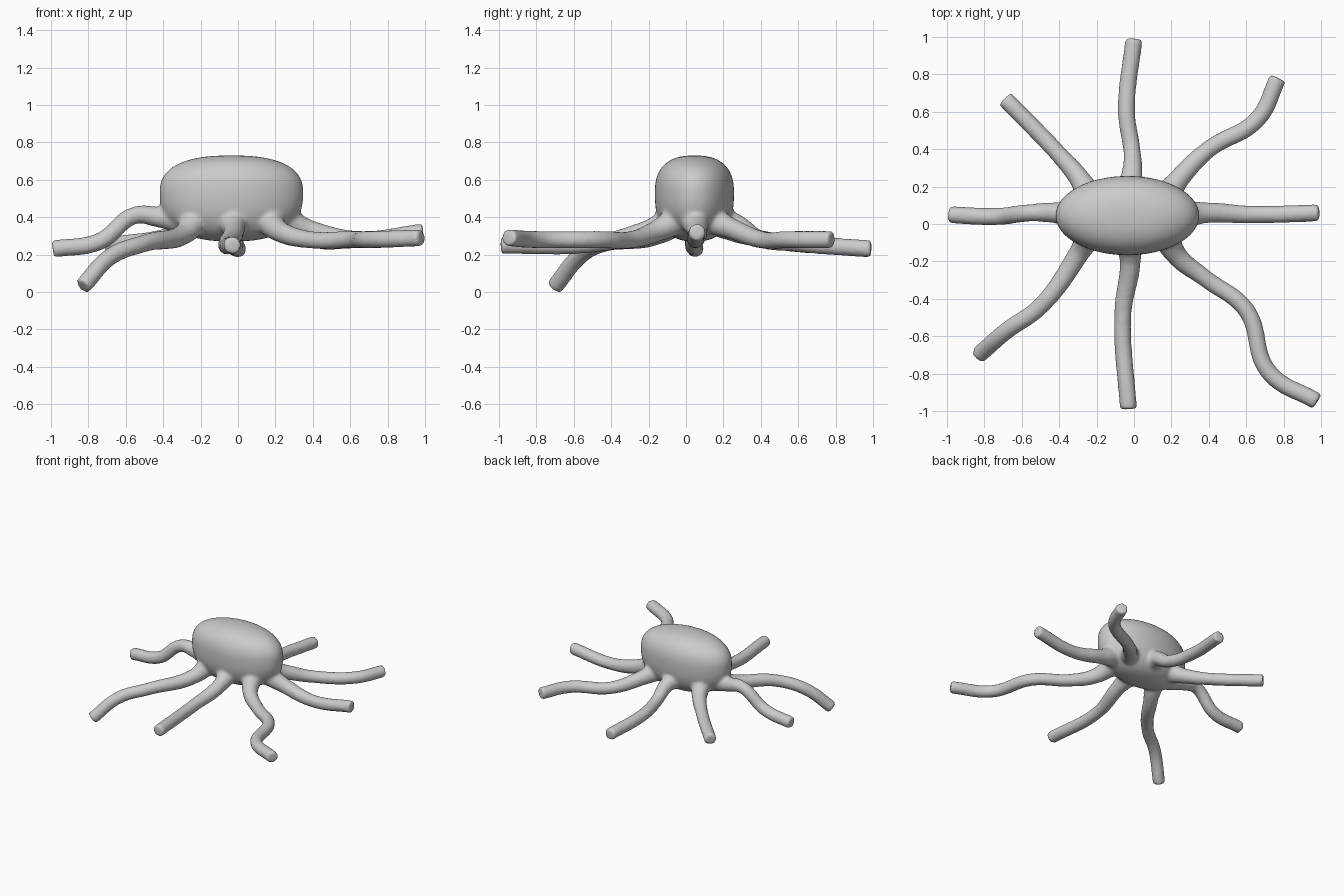
import bpy, bmesh, math

cube = bpy.data.objects.get("Cube")
if cube:
    bpy.data.objects.remove(cube, do_unlink=True)

mat = bpy.data.materials.new("soft grey")
mat.use_nodes = True
GREY = (0.6, 0.6, 0.6, 1)
mat.diffuse_color = GREY
mat.node_tree.nodes["Principled BSDF"].inputs["Base Color"].default_value = GREY

bm = bmesh.new()
CENTRE_X, CENTRE_Y, WAIST_Z = -0.035, 0.045, 0.53
LEG_RADIUS = 0.047


def add_body(half_width, half_depth, rise, drop, power):
    """Domed oval: a sphere squared off by a superellipse rule."""
    ball = bmesh.ops.create_uvsphere(bm, u_segments=48, v_segments=32, radius=1)
    for v in ball["verts"]:
        angle, h = math.atan2(v.co.y, v.co.x), v.co.z
        reach = max(0, 1 - abs(h) ** power) ** (1 / power)
        v.co.x = CENTRE_X + half_width * reach * math.cos(angle)
        v.co.y = CENTRE_Y + half_depth * reach * math.sin(angle)
        v.co.z = WAIST_Z + h * (rise if h > 0 else drop)


def add_leg(angle, points):
    """Round tube from inside the body through the points, flared at the root."""
    root = (CENTRE_X + 0.27 * math.cos(angle), CENTRE_Y + 0.11 * math.sin(angle), 0.39)
    path = [root] + points
    curve = bpy.data.curves.new("leg_path", "CURVE")
    curve.dimensions = "3D"
    curve.bevel_depth = LEG_RADIUS
    curve.bevel_resolution = 5
    curve.use_fill_caps = True
    spline = curve.splines.new("BEZIER")
    spline.bezier_points.add(len(path) - 1)
    for i, (p, co) in enumerate(zip(spline.bezier_points, path)):
        p.co = co
        p.handle_left_type = p.handle_right_type = "AUTO"
        p.radius = (1.7, 1.2)[i] if i < 2 else 1.0
    helper = bpy.data.objects.new("leg_path", curve)
    bpy.context.collection.objects.link(helper)
    graph = bpy.context.evaluated_depsgraph_get()
    tube = bpy.data.meshes.new_from_object(helper.evaluated_get(graph))
    bm.from_mesh(tube)
    bpy.data.objects.remove(helper, do_unlink=True)
    bpy.data.meshes.remove(tube)


add_body(half_width=0.385, half_depth=0.212, rise=0.2, drop=0.26, power=2.5)

# Bends of the eight legs, an eighth of a turn apart
LEGS = {
    "front": [(-0.02, -0.2, 0.33), (-0.06, -0.48, 0.26), (-0.03, -0.99, 0.25)],
    "front left": [(0.23, -0.17, 0.32), (0.38, -0.29, 0.28), (0.6, -0.46, 0.28),
                   (0.72, -0.79, 0.28), (0.98, -0.95, 0.29)],
    "left": [(0.38, 0.06, 0.33), (0.64, 0.05, 0.28), (0.99, 0.06, 0.32)],
    "back left": [(0.24, 0.24, 0.34), (0.4, 0.4, 0.28), (0.66, 0.56, 0.28), (0.77, 0.78, 0.28)],
    "back": [(-0.01, 0.27, 0.36), (-0.01, 0.38, 0.29), (-0.04, 0.6, 0.26), (0, 0.99, 0.23)],
    "back right": [(-0.29, 0.24, 0.33), (-0.4, 0.37, 0.29), (-0.69, 0.67, 0.25)],
    "right": [(-0.42, 0.06, 0.4), (-0.55, 0.06, 0.41), (-0.74, 0.04, 0.27), (-0.99, 0.05, 0.23)],
    "front right": [(-0.29, -0.15, 0.31), (-0.5, -0.44, 0.26), (-0.68, -0.57, 0.19),
                    (-0.83, -0.7, 0.03)],
}
for i, bends in enumerate(LEGS.values()):
    add_leg(math.radians(45 * i - 90), bends)
bmesh.ops.remove_doubles(bm, verts=bm.verts, dist=0.0005)

mesh = bpy.data.meshes.new("body_with_legs")
bm.to_mesh(mesh)
bm.free()
mesh.materials.append(mat)
creature = bpy.data.objects.new("body_with_legs", mesh)
bpy.context.collection.objects.link(creature)

# Fuse the parts into one skin and soften the joins
remesh = creature.modifiers.new("fuse", "REMESH")
remesh.mode = "VOXEL"
remesh.voxel_size = 0.012
remesh.use_smooth_shade = True
soften = creature.modifiers.new("soften", "SMOOTH")
soften.factor = 0.5
soften.iterations = 8
